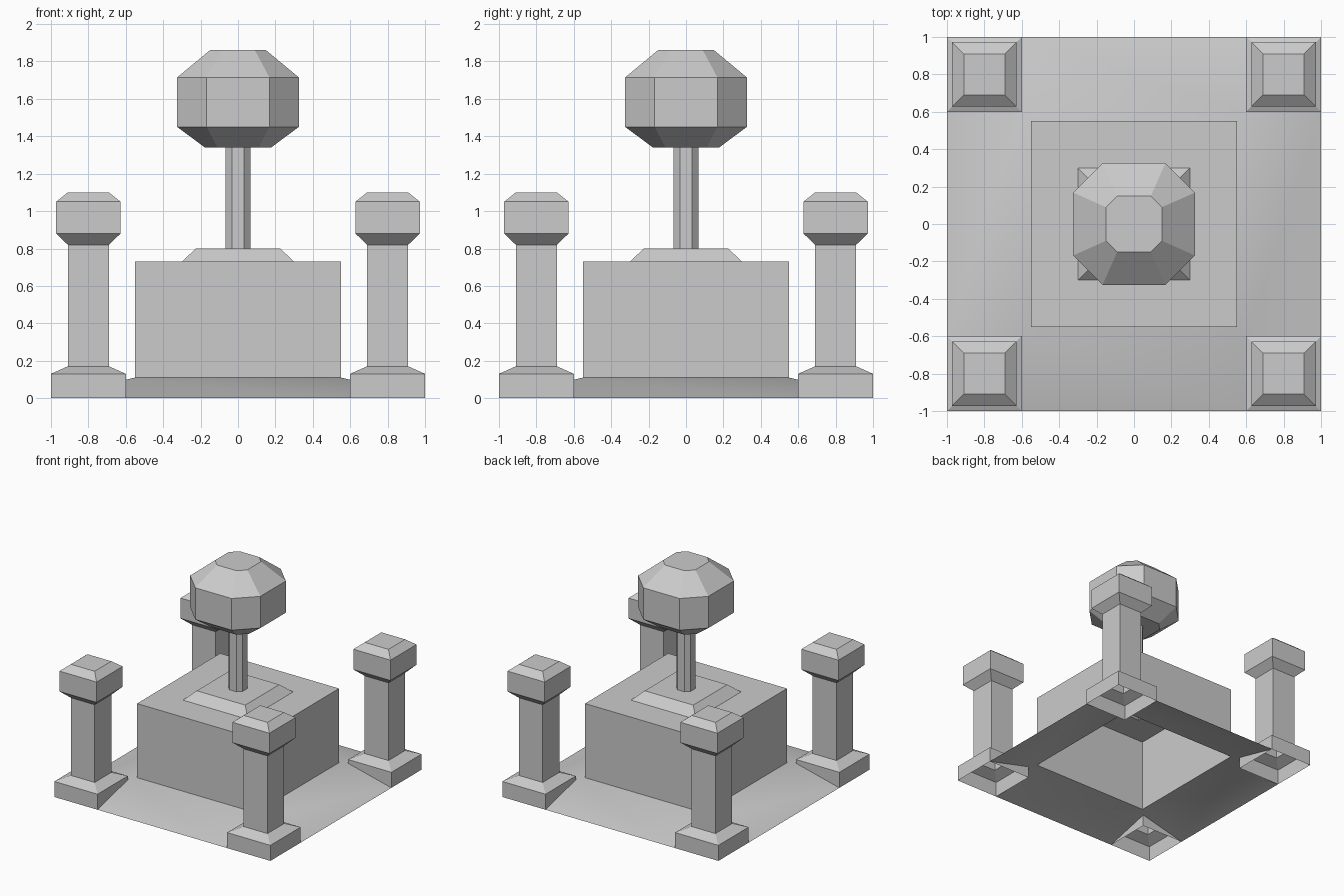
import bpy, bmesh

cube = bpy.data.objects.get("Cube")
if cube:
    bpy.data.objects.remove(cube, do_unlink=True)

stone = bpy.data.materials.new("light_grey_stone")
stone.use_nodes = True
stone.diffuse_color = (0.6, 0.6, 0.6, 1)
stone.node_tree.nodes["Principled BSDF"].inputs["Base Color"].default_value = (0.6, 0.6, 0.6, 1)


def finish(name, bm, location=(0, 0, 0)):
    bm.normal_update()
    mesh = bpy.data.meshes.new(name)
    bm.to_mesh(mesh)
    bm.free()
    mesh.materials.append(stone)
    obj = bpy.data.objects.new(name, mesh)
    obj.location = location
    bpy.context.collection.objects.link(obj)
    return obj


def outline(half, flat):
    """Square, or chamfered square when flat is shorter than half."""
    if flat is None:
        return [(half, -half), (half, half), (-half, half), (-half, -half)]
    points, x, y = [], half, flat
    for _ in range(4):
        points += [(x, -y), (x, y)] if abs(x) == half else []
        points = points
        break
    return [(half, -flat), (half, flat), (flat, half), (-flat, half),
            (-half, flat), (-half, -flat), (-flat, -half), (flat, -half)]


def stack(name, rings, location=(0, 0, 0), top=True, bottom=False):
    """Loft a shell through rings of (z, half width, half flat)."""
    bm = bmesh.new()
    loops = [[bm.verts.new((x, y, z)) for x, y in outline(half, flat)]
             for z, half, flat in rings]
    for low, high in zip(loops, loops[1:]):
        n = len(low)
        for i in range(n):
            j = (i + 1) % n
            bm.faces.new((low[i], low[j], high[j], high[i]))
    if top:
        bm.faces.new(loops[-1])
    if bottom:
        bm.faces.new(loops[0][::-1])
    return finish(name, bm, location)


# Sloping ground skirt, notched at the corners for the pillars
bm = bmesh.new()
panel = [(-0.6, -1, 0), (0.6, -1, 0), (0.6, -0.6, 0.098),
         (0.55, -0.55, 0.11), (-0.55, -0.55, 0.11), (-0.6, -0.6, 0.098)]
for turn in range(4):
    bm.faces.new([bm.verts.new(p) for p in panel])
    panel = [(-y, x, z) for x, y, z in panel]
bmesh.ops.remove_doubles(bm, verts=bm.verts, dist=0.001)
for face in bm.faces:
    face.smooth = True
finish("ground_skirt", bm)

# Central block with its raised step, open underneath
stack("central_block", [(0.11, 0.55, None), (0.73, 0.55, None),
                        (0.73, 0.3, None), (0.8, 0.225, None)])

# Octagonal post and faceted head
stack("post", [(0.8, 0.067, 0.033), (1.34, 0.067, 0.033)], top=False)
stack("faceted_head", [(1.34, 0.177, 0.11), (1.45, 0.325, 0.168),
                       (1.715, 0.325, 0.168), (1.86, 0.15, 0.09)], bottom=True)

# Four corner pillars, open underneath
pillar = [(0, 0.2, None), (0.13, 0.2, None), (0.17, 0.11, None),
          (0.82, 0.11, None), (0.88, 0.172, None), (1.05, 0.172, None),
          (1.1, 0.11, None)]
for side, x in (("left", 0.8), ("right", -0.8)):
    for end, y in (("front", -0.8), ("back", 0.8)):
        stack(f"{end}_{side}_pillar", pillar, (x, y, 0))
